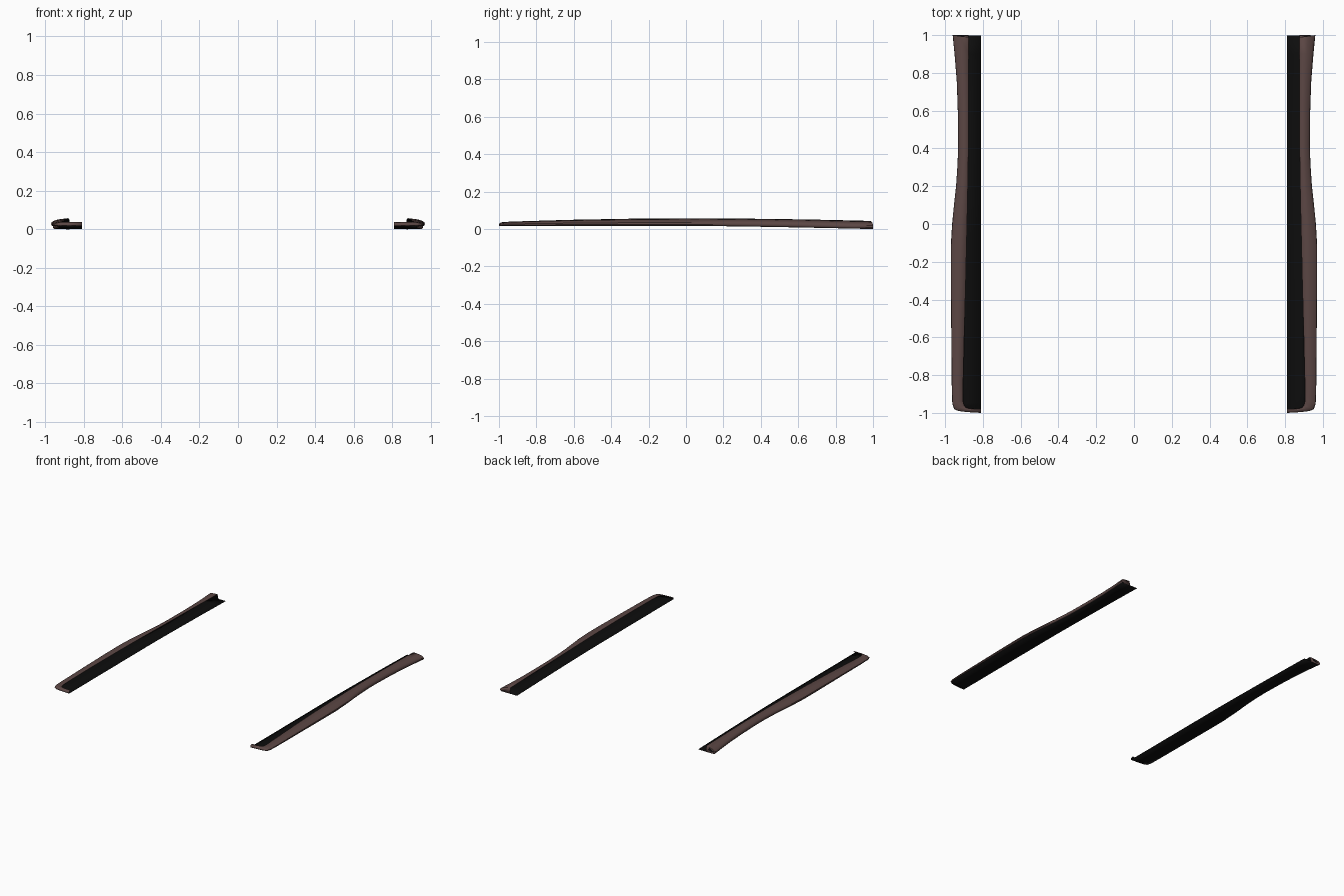
import bpy
import math

cube = bpy.data.objects.get("Cube")
if cube:
    bpy.data.objects.remove(cube, do_unlink=True)


def material(name, rgb):
    mat = bpy.data.materials.new(name)
    mat.use_nodes = True
    mat.diffuse_color = (*rgb, 1)
    bsdf = mat.node_tree.nodes["Principled BSDF"]
    bsdf.inputs["Base Color"].default_value = (*rgb, 1)
    bsdf.inputs["Roughness"].default_value = 0.6
    return mat


BROWN = material("dusky brown", (0.105, 0.062, 0.058))
BLACK = material("soft black", (0.004, 0.004, 0.004))
INNER = 0.81   # straight inboard edge

# Outer edge (x, y) and inner top edge (x, y), front lip to rear end
STATIONS = [
    (0.81, -1.0, 0.81, -0.98), (0.88, -0.996, 0.87, -0.978),
    (0.93, -0.99, 0.89, -0.972), (0.952, -0.98, 0.9, -0.96),
    (0.962, -0.95, 0.906, -0.935), (0.965, -0.85, 0.905, -0.85),
    (0.967, -0.6, 0.899, -0.6), (0.97, -0.3, 0.891, -0.3),
    (0.97, -0.12, 0.887, -0.12), (0.963, 0, 0.884, 0),
    (0.953, 0.1, 0.882, 0.1), (0.942, 0.2, 0.88, 0.2),
    (0.934, 0.32, 0.878, 0.32), (0.931, 0.42, 0.877, 0.42),
    (0.933, 0.6, 0.876, 0.6), (0.938, 0.75, 0.876, 0.75),
    (0.95, 0.9, 0.875, 0.9), (0.96, 1, 0.875, 0.988),
]


def floor_z(y):
    return 0.017 * (1 - max(y, 0) ** 1.4)


def top_z(y):
    return 0.057 - (0.02 if y < 0 else 0.014) * y * y


def section(xo, yo, xi, yi):
    """Outer skin from the sill over the shoulder to the inner top edge."""
    lo, hi = floor_z(yo), top_z(yi)

    def at(t, u):
        return (xo + (xi - xo) * t, yo + (yi - yo) * t, lo + (hi - lo) * u)

    return [at(0.08, 0), at(0, 0.2), at(0.02, 0.45),
            at(0.15, 0.66), at(0.45, 0.85), at(1, 1)]


def build(name, rows, side, mats, thickness, cap=None):
    """Skin consecutive rows of points, mirrored by the sign of side."""
    n = len(rows[0])
    verts = [(side * x, y, z) for row in rows for x, y, z in row]
    faces = []
    for i in range(len(rows) - 1):
        for j in range(n - 1):
            a, b = i * n + j, (i + 1) * n + j
            faces.append((a, b, b + 1, a + 1))
    if cap:
        last = (len(rows) - 1) * n
        verts.append((side * cap[0], cap[1], cap[2]))
        faces.append([len(verts) - 1] + [last + j for j in reversed(range(n))])
    if side < 0:
        faces = [list(reversed(f)) for f in faces]
    mesh = bpy.data.meshes.new(name)
    mesh.from_pydata(verts, [], faces)
    for mat in mats:
        mesh.materials.append(mat)
    obj = bpy.data.objects.new(name, mesh)
    bpy.context.collection.objects.link(obj)
    bpy.ops.object.select_all(action='DESELECT')
    obj.select_set(True)
    bpy.context.view_layer.objects.active = obj
    bpy.ops.object.shade_smooth_by_angle(angle=math.radians(40))
    # Thin sheet; the hidden inside takes the last material
    solid = obj.modifiers.new("sheet", 'SOLIDIFY')
    solid.thickness = thickness
    solid.offset = -1
    solid.material_offset = len(mats) - 1
    return obj


shell_rows = [section(*s) for s in STATIONS]
# Floor runs from the inboard edge to the foot of the skin
floor_rows = [[(INNER, row[0][1], row[0][2]), row[0]] for row in shell_rows]
rear = STATIONS[-1]

for label, side in (("left", 1), ("right", -1)):
    build(label + "_skirt_skin", shell_rows, side, [BROWN, BLACK], 0.002,
          cap=(rear[2], rear[1], floor_z(rear[1])))
    build(label + "_skirt_floor", floor_rows, side, [BLACK], 0.002)
